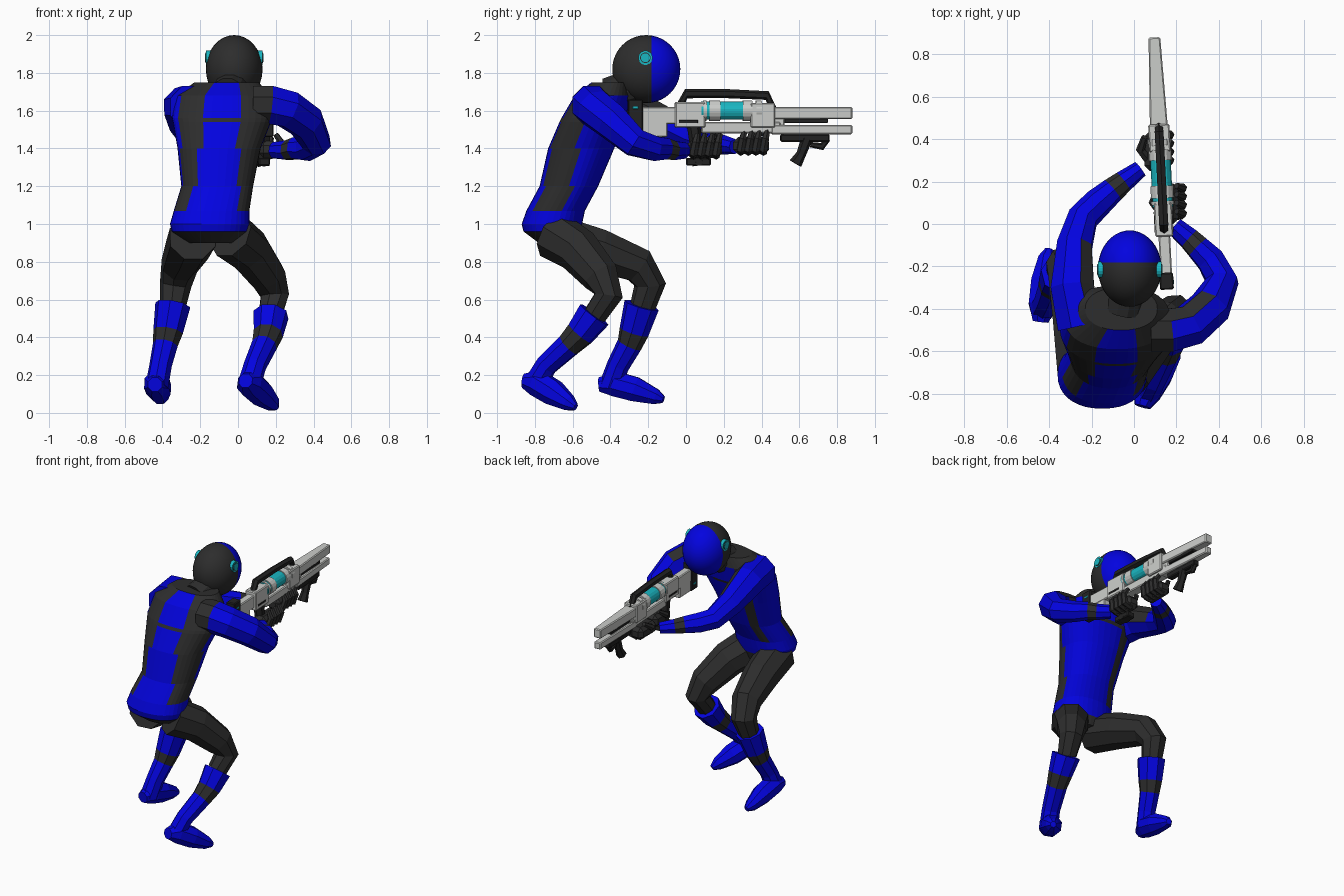
import bpy, bmesh, math
from mathutils import Matrix, Vector

default_cube = bpy.data.objects.get("Cube")
if default_cube:
    bpy.data.objects.remove(default_cube, do_unlink=True)


def make_material(name, red, green, blue):
    material = bpy.data.materials.new(name)
    material.use_nodes = True
    color = (red, green, blue, 1)
    material.diffuse_color = color
    material.node_tree.nodes["Principled BSDF"].inputs["Base Color"].default_value = color
    return material


MATERIALS = [
    make_material("suit blue", .001, .001, .74),
    make_material("suit charcoal", .026, .026, .026),
    make_material("gun light grey", .6, .61, .59),
    make_material("glowing teal", .01, .47, .54),
    make_material("gun black", .016, .016, .016),
]
BLUE, DARK, GREY, TEAL, BLACK = range(len(MATERIALS))

# The weapon is turned slightly around the vertical axis
GUN = (Matrix.Translation((.125, .3, 0)) @ Matrix.Rotation(.05, 4, 'Z')
       @ Matrix.Translation((0, -.3, 0)))


def finish(name, bm, rule, matrix=None, smooth=False):
    """Turn a bmesh into an object; rule is a colour index or a face function."""
    bmesh.ops.recalc_face_normals(bm, faces=bm.faces)
    bm.normal_update()
    for face in bm.faces:
        face.material_index = rule(face) if callable(rule) else rule
        face.smooth = smooth
    if matrix:
        bm.transform(matrix)
    mesh = bpy.data.meshes.new(name)
    bm.to_mesh(mesh)
    bm.free()
    for material in MATERIALS:
        mesh.materials.append(material)
    obj = bpy.data.objects.new(name, mesh)
    bpy.context.collection.objects.link(obj)
    return obj


def skin_rings(name, rings, rule, matrix=None):
    """Bridge rings of points; rule may use (row, segment, normal)."""
    bm = bmesh.new()
    loops = [[bm.verts.new(point) for point in ring] for ring in rings]
    count = len(loops[0])
    places = {}
    for row, (low, high) in enumerate(zip(loops, loops[1:])):
        for seg in range(count):
            after = (seg + 1) % count
            face = bm.faces.new((low[seg], low[after], high[after], high[seg]))
            places[face] = (row, seg)
    places[bm.faces.new(loops[0])] = (0, 0)
    places[bm.faces.new(loops[-1])] = (len(loops) - 2, 0)
    paint = (lambda face: rule(*places[face], face.normal)) if callable(rule) else rule
    return finish(name, bm, paint, matrix)


def tube(name, path, rule, sides=8, matrix=None):
    """Loft a limb along (x, y, z, radius) points."""
    points = [Vector(p[:3]) for p in path]
    rings, frame, previous = [], None, None
    for i, point in enumerate(points):
        tangent = (points[min(i + 1, len(points) - 1)] - points[max(i - 1, 0)]).normalized()
        if frame is None:
            frame = tangent.to_track_quat('Z', 'Y')
        else:
            frame = previous.rotation_difference(tangent) @ frame
        previous = tangent
        ring = []
        for s in range(sides):
            angle = math.tau * (s + .5) / sides
            offset = Vector((math.cos(angle), math.sin(angle), 0))
            ring.append(point + frame @ (offset * path[i][3]))
        rings.append(ring)
    return skin_rings(name, rings, rule, matrix)


def box(name, color, y, z, width, matrix=GUN, x=0, bevel=.006, taper=1):
    """Bevelled block spanning y and z ranges; taper narrows the +y end."""
    bm = bmesh.new()
    bmesh.ops.create_cube(bm, size=1)
    for v in bm.verts:
        if v.co.y > 0:
            v.co.x *= taper
        v.co = (x + v.co.x * width,
                sum(y) / 2 + v.co.y * (y[1] - y[0]),
                sum(z) / 2 + v.co.z * (z[1] - z[0]))
    bmesh.ops.bevel(bm, geom=bm.edges[:], offset=bevel, segments=1, affect='EDGES')
    return finish(name, bm, color, matrix)


def drum(name, color, y, z, radius, sides=16):
    """Cylinder lying along the weapon."""
    path = [(0, y[0], z, radius), (0, y[1], z, radius)]
    return tube(name, path, color, sides, GUN)


# Torso: boxy rings (x, y, z, half width, half depth) with stripes by segment
TORSO = [
    (-.14, -.68, .9, .12, .1),
    (-.15, -.71, .96, .2, .15),
    (-.15, -.71, 1, .21, .16),
    (-.14, -.69, 1.07, .2, .155),
    (-.11, -.62, 1.2, .19, .155),
    (-.1, -.555, 1.4, .22, .175),
    (-.085, -.5, 1.54, .26, .17),
    (-.085, -.49, 1.56, .265, .17),
    (-.08, -.44, 1.68, .25, .15),
    (-.06, -.4, 1.75, .17, .1),
]


def boxy(value):
    return math.copysign(abs(value) ** .9, value)


SEGMENTS = 36


def torso_color(row, seg, normal):
    turn = (seg + .5) * 360 / SEGMENTS
    back_middle = 160 < turn < 200
    if row == 0:
        return DARK
    if row < 3:
        return BLUE
    if row == 6 and (back_middle or abs(turn - 180) > 155):
        return DARK
    if row == len(TORSO) - 2:
        return BLUE if back_middle else DARK
    # The back stripes drift outward towards the waist
    drift = max(0, 5 - row) * 10
    striped = (100 < turn + drift < 160 or 200 < turn - drift < 240 or 315 < turn < 345)
    return DARK if striped else BLUE


angles = [math.tau * s / SEGMENTS for s in range(SEGMENTS)]
skin_rings("torso", [[(x + boxy(math.sin(a)) * w, y + boxy(math.cos(a)) * d, z)
                      for a in angles] for x, y, z, w, d in TORSO], torso_color)
tube("neck", [(-.05, -.4, 1.68, .1), (-.02, -.26, 1.74, .09)], DARK, 12)

# Helmet: the sphere's poles lie along y so that the face plate has a clean rim
bm = bmesh.new()
bmesh.ops.create_uvsphere(bm, u_segments=32, v_segments=20, radius=1)
bm.transform(Matrix.Translation((-.02, -.21, 1.82)) @ Matrix.Diagonal((.15, .18, .18, 1))
             @ Matrix.Rotation(math.pi / 2, 4, 'X'))
finish("helmet", bm, lambda f: BLUE if f.calc_center_median().y > -.19 else DARK, smooth=True)
for side, label in ((1, "left"), (-1, "right")):
    for part, color, radius, reach in (("rim", TEAL, .038, .15), ("groove", DARK, .028, .152),
                                       ("core", TEAL, .024, .155)):
        tube(f"{label}_ear_{part}", [(-.02 + side * .12, -.215, 1.88, radius),
                                     (-.02 + side * reach, -.215, 1.88, radius)], color, 16)


# Arms: dark inner stripe on the upper arm and a dark band on the forearm
def arm_color(stripe, stripe_rows, dark_rows):
    def rule(row, seg, normal):
        if row in dark_rows or (row < stripe_rows and normal.dot(stripe) > .75):
            return DARK
        return BLUE
    return rule


tube("left_arm", [
    (.08, -.5, 1.63, .11), (.17, -.5, 1.63, .11), (.26, -.48, 1.61, .105),
    (.36, -.39, 1.54, .1), (.415, -.27, 1.43, .08), (.36, -.17, 1.4, .07),
    (.3, -.11, 1.4, .06), (.26, -.07, 1.39, .054), (.19, -.01, 1.39, .045),
], arm_color(Vector((.1, .9, .4)), 3, (0, 6)))
tube("right_arm", [
    (-.25, -.48, 1.62, .12), (-.29, -.3, 1.62, .11), (-.28, -.1, 1.53, .088),
    (-.24, .03, 1.46, .075), (-.17, .1, 1.44, .07), (-.1, .16, 1.43, .06),
    (-.05, .2, 1.42, .052), (.03, .26, 1.41, .04),
], arm_color(Vector((.8, .1, .6)), 2, (5,)))


# Gloves: a palm block with four fingers wrapped around the weapon
def glove(label, y, z, x, side):
    box(f"{label}_palm", DARK, (y - .1, y + .09), (z - .05, z + .04), .1, None, x, .025)
    for finger in range(4):
        fy = y - .06 + finger * .04
        tube(f"{label}_finger_{finger}", [
            (x, fy, z - .04, .02), (x + side * .055, fy, z - .025, .023),
            (x + side * .07, fy + .01, z + .03, .021), (x + side * .04, fy + .02, z + .075, .014),
        ], DARK, 6)
    tube(f"{label}_thumb", [(x - side * .03, y - .05, z, .024), (x - side * .07, y, z + .03, .022),
                            (x - side * .05, y + .06, z + .07, .015)], DARK, 6)


glove("left", .1, 1.4, .16, 1)
glove("right", .35, 1.42, .1, 1)

# Legs: charcoal thighs and blue boots with a dark band
LEGS = {
    "left": (
        [(-.04, -.7, .94, .13), (.06, -.57, .86, .12), (.16, -.45, .72, .1),
         (.195, -.41, .62, .08), (.17, -.48, .52, .065)],
        [(.175, -.485, .52, .095), (.16, -.56, .42, .08), (.14, -.62, .36, .068),
         (.09, -.74, .25, .06), (.06, -.8, .15, .062)],
        [(.04, -.86, .17, .04), (.06, -.79, .16, .075), (.12, -.7, .105, .072),
         (.18, -.62, .052, .045), (.2, -.585, .03, .02)]),
    "right": (
        [(-.24, -.7, .93, .13), (-.27, -.46, .86, .12), (-.31, -.25, .78, .1),
         (-.33, -.19, .68, .085), (-.345, -.23, .56, .068)],
        [(-.345, -.235, .57, .095), (-.37, -.275, .43, .08), (-.385, -.3, .36, .067),
         (-.41, -.36, .25, .06), (-.43, -.4, .14, .062)],
        [(-.44, -.46, .15, .04), (-.43, -.38, .155, .072), (-.42, -.27, .125, .07),
         (-.41, -.16, .085, .044), (-.4, -.12, .07, .02)]),
}
for label, (thigh, boot, foot) in LEGS.items():
    tube(f"{label}_thigh", thigh, DARK)
    tube(f"{label}_boot", boot, lambda row, seg, normal: DARK if row == 1 else BLUE)
    tube(f"{label}_foot", foot, BLUE)

# Weapon: stock and receiver
box("butt_plate", BLACK, (-.31, -.23), (1.46, 1.66), .065)
for z in (1.5, 1.61):
    box("butt_light", TEAL, (-.285, -.255), (z, z + .012), .068, bevel=.001)
box("stock_bar", GREY, (-.24, -.02), (1.53, 1.62), .055)
box("stock_cheek", GREY, (-.24, -.1), (1.46, 1.54), .05)
box("receiver", GREY, (-.06, .1), (1.51, 1.645), .085)
box("receiver_slot", BLACK, (-.04, .06), (1.535, 1.55), .089, bevel=.001)
box("under_rail", GREY, (.08, .5), (1.48, 1.54), .07)
# Energy cell held by grey collars
drum("energy_cell", TEAL, (.08, .33), 1.6, .049)
for index, y in enumerate(((.09, .108), (.122, .18), (.3, .35), (.37, .4))):
    drum(f"cell_collar_{index}", GREY, y, 1.6, .055)
box("fore_receiver", GREY, (.34, .47), (1.51, 1.64), .1)
# Twin barrels with a dark core between them
box("upper_barrel", GREY, (.45, .88), (1.555, 1.62), .085, taper=.65)
box("lower_barrel", GREY, (.45, .88), (1.475, 1.525), .075, taper=.65)
box("barrel_core", GREY, (.46, .52), (1.51, 1.57), .06)
box("barrel_vent", BLACK, (.52, .75), (1.535, 1.56), .06, bevel=.003)
# Carrying handle, grips and front grip
tube("carry_handle", [(0, -.03, 1.63, .02), (0, 0, 1.69, .025), (0, .22, 1.69, .024),
                      (0, .43, 1.68, .024), (0, .46, 1.61, .02)], BLACK, 6, GUN)
tube("trigger_grip", [(0, .04, 1.52, .035), (0, .07, 1.31, .035)], BLACK, 6, GUN)
box("magazine_foot", BLACK, (0, .13), (1.31, 1.35), .06)
box("grip_rail", BLACK, (.5, .76), (1.435, 1.475), .045)
tube("front_grip", [(0, .64, 1.45, .03), (0, .61, 1.37, .026), (0, .58, 1.32, .035)],
     BLACK, 6, GUN)
tube("rail_hook", [(0, .66, 1.42, .014), (0, .72, 1.41, .02), (0, .75, 1.45, .016)], BLACK, 6, GUN)
